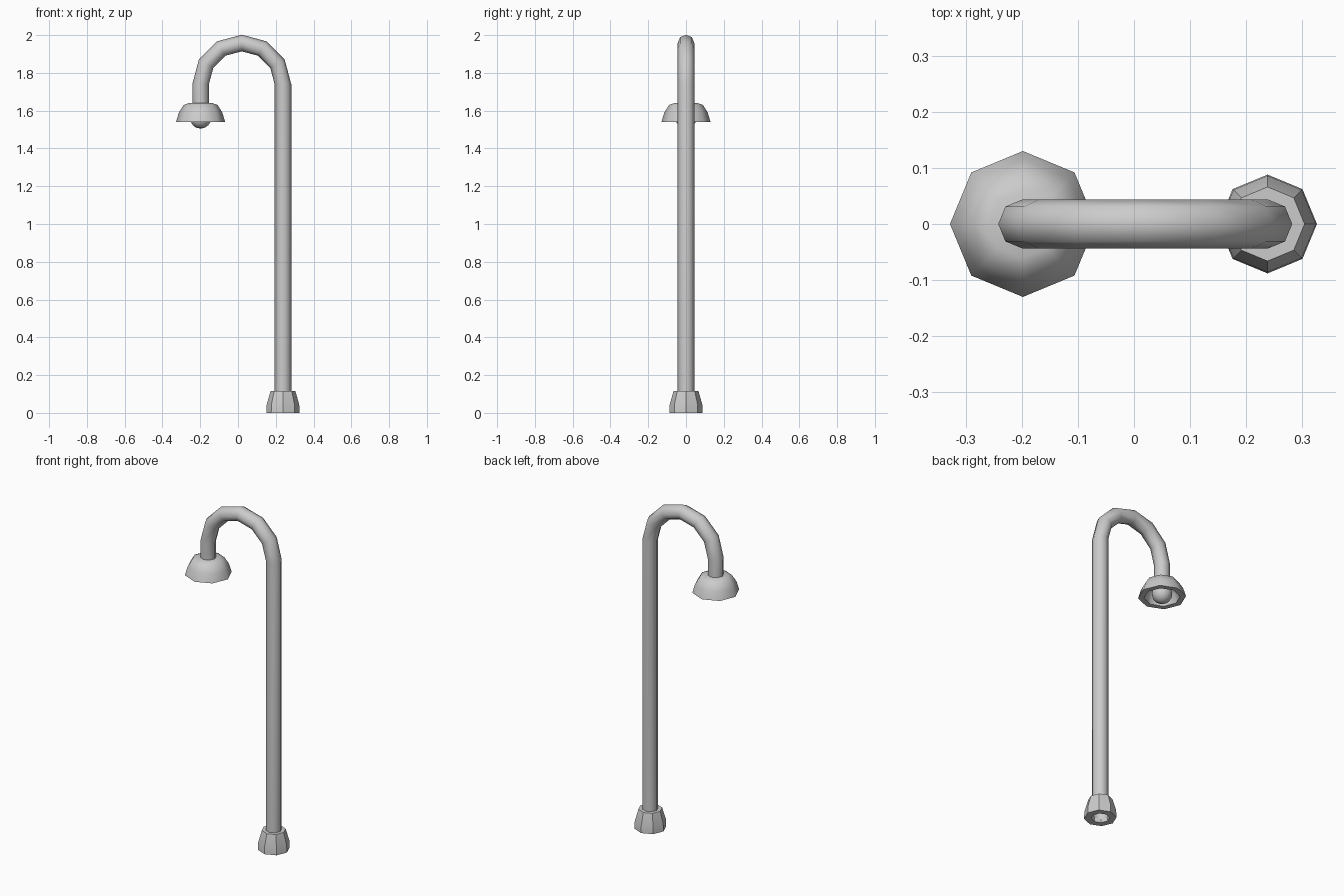
import bpy, bmesh, math

if "Cube" in bpy.data.objects:
    bpy.data.objects.remove(bpy.data.objects["Cube"])

SIDES = 8
POLE_X, HEAD_X = 0.238, -0.198


def finish(name, bm, angle):
    bmesh.ops.remove_doubles(bm, verts=bm.verts, dist=1e-5)
    bmesh.ops.recalc_face_normals(bm, faces=bm.faces)
    me = bpy.data.meshes.new(name)
    bm.to_mesh(me)
    bm.free()
    ob = bpy.data.objects.new(name, me)
    bpy.context.collection.objects.link(ob)
    bpy.ops.object.select_all(action='DESELECT')
    ob.select_set(True)
    bpy.context.view_layer.objects.active = ob
    bpy.ops.object.shade_smooth_by_angle(angle=math.radians(angle))
    return ob


def skin(bm, rings):
    """Bridge consecutive rings of points with quads."""
    rows = [[bm.verts.new(p) for p in r] for r in rings]
    n = len(rows[0])
    for a, b in zip(rows, rows[1:]):
        for i in range(n):
            j = (i + 1) % n
            bm.faces.new((a[i], a[j], b[j], b[i]))


def lathe(name, x, profile, closed=True, sides=SIDES, angle=50):
    """Revolve an (r, z) profile around a vertical axis at x."""
    pts = profile + profile[:1] if closed else profile
    bm = bmesh.new()
    turn = [2 * math.pi * i / sides for i in range(sides)]
    skin(bm, [[(x + r * math.cos(t), r * math.sin(t), z) for t in turn] for r, z in pts])
    return finish(name, bm, angle)


def tube(name, path, radius):
    """Sweep an octagon along (x, z, angle) stations in the xz plane."""
    bm = bmesh.new()
    rings = []
    for x, z, a in path:
        ring = []
        for i in range(SIDES):
            t = 2 * math.pi * i / SIDES
            u = radius * math.cos(t)
            ring.append((x + u * math.cos(a), radius * math.sin(t), z + u * math.sin(a)))
        rings.append(ring)
    skin(bm, rings)
    return finish(name, bm, 50)


# Pole with hooked top
arc_r, arc_x, arc_z = (POLE_X - HEAD_X) / 2, (POLE_X + HEAD_X) / 2, 1.74
path = [(POLE_X, 0.02, 0)]
for k in range(7):
    a = math.pi * k / 6
    path.append((arc_x + arc_r * math.cos(a), arc_z + arc_r * math.sin(a), a))
path.append((HEAD_X, 1.61, math.pi))
tube("pole", path, 0.044)

# Hollow foot collar
lathe("base_collar", POLE_X, [(0.088, 0.0), (0.086, 0.045), (0.066, 0.115),
                              (0.044, 0.115), (0.05, 0.0)], angle=40)

# Lamp shade, hollow underneath
lathe("lamp_shade", HEAD_X, [(0.13, 1.54), (0.115, 1.59), (0.09, 1.63), (0.06, 1.641),
                             (0.0, 1.641), (0.0, 1.62), (0.06, 1.615), (0.085, 1.59),
                             (0.098, 1.54)])

# Bulb
bulb = [(0.056 * math.sin(math.pi * k / 8), 1.561 - 0.056 * math.cos(math.pi * k / 8))
        for k in range(9)]
lathe("bulb", HEAD_X, bulb, closed=False, sides=12, angle=60)
